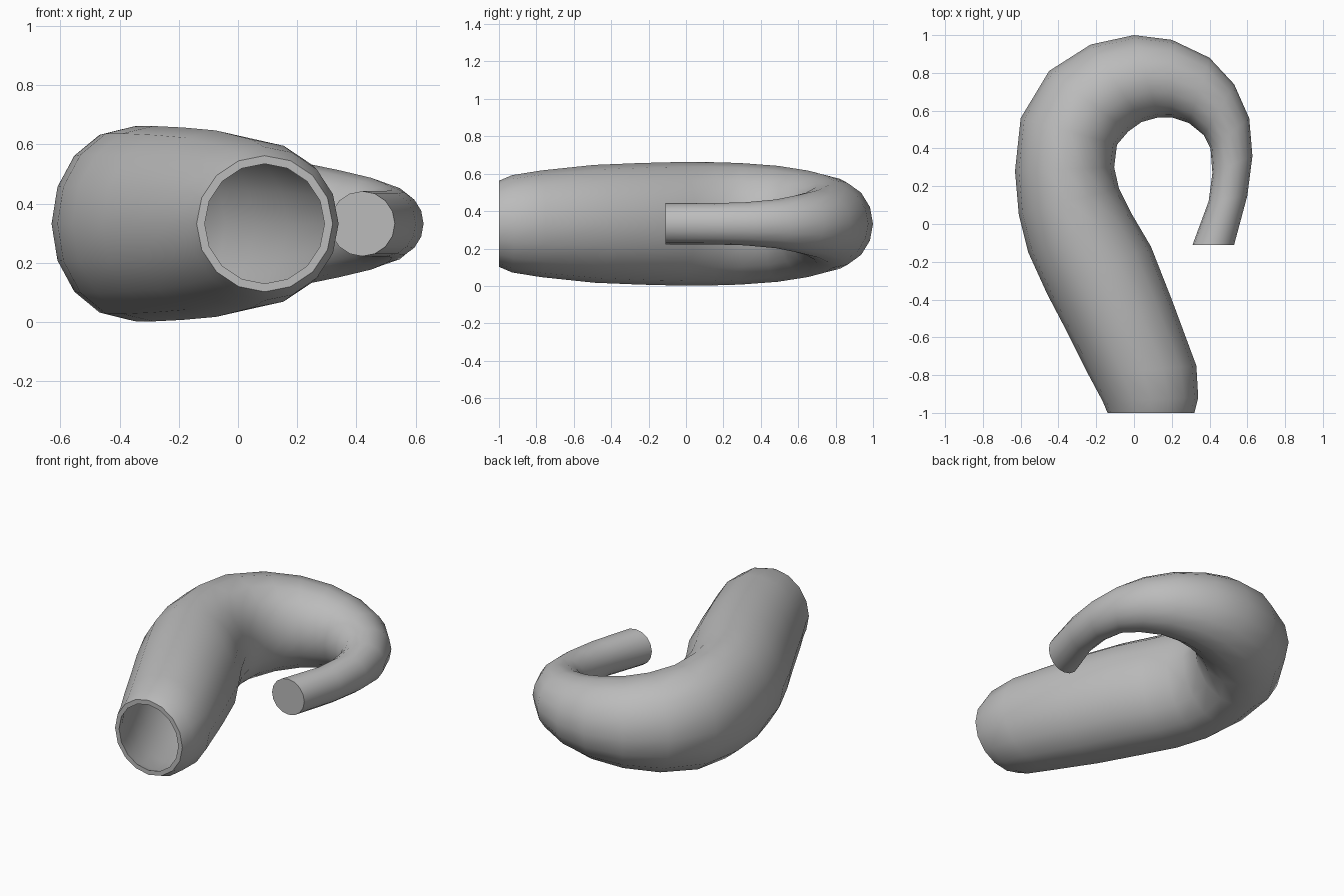
import bpy
import bmesh
from math import cos, sin, pi, radians
from mathutils import Vector

default_cube = bpy.data.objects.get("Cube")
if default_cube:
    bpy.data.objects.remove(default_cube, do_unlink=True)

SIDES = 16
MID_HEIGHT = 0.332
WALL_SCALE = 0.88

# Cross-sections from mouth to tip:
# outer bend x, y, inner bend x, y, vertical radius
sections = [
    (-.14, -1, .32, -1, .23),
    (-.165, -.94, .34, -.92, .26),
    (-.24, -.8, .33, -.75, .285),
    (-.35, -.58, .2, -.4, .315),
    (-.46, -.37, .09, -.12, .325),
    (-.56, -.15, -.01, .05, .33),
    (-.61, .05, -.08, .19, .33),
    (-.63, .28, -.105, .3, .325),
    (-.6, .56, -.09, .42, .31),
    (-.45, .81, -.03, .49, .285),
    (-.23, .95, .04, .54, .26),
    (0, 1, .13, .565, .235),
    (.2, .975, .2, .565, .21),
    (.4, .88, .29, .535, .18),
    (.53, .74, .37, .47, .155),
    (.61, .56, .405, .4, .13),
    (.627, .36, .415, .27, .115),
    (.6, .15, .395, .12, .11),
    (.53, -.11, .31, -.11, .11),
]
CAVITY_SECTIONS = 11


def add_ring(bm, section, scale=1):
    """Add an upright elliptical ring spanning the two bend points."""
    ax, ay, bx, by, height = section
    outer = Vector((ax, ay, MID_HEIGHT))
    inner = Vector((bx, by, MID_HEIGHT))
    centre = (outer + inner) / 2
    across = (inner - outer) / 2 * scale
    up = Vector((0, 0, height * scale))
    angles = [2 * pi * i / SIDES for i in range(SIDES)]
    return [bm.verts.new(centre + across * cos(a) + up * sin(a)) for a in angles]


def bridge(bm, first, second):
    for i in range(SIDES):
        j = (i + 1) % SIDES
        bm.faces.new((first[i], first[j], second[j], second[i]))


# Plain grey material
grey = bpy.data.materials.new("plain grey")
grey.use_nodes = True
colour = (0.5, 0.5, 0.5, 1)
grey.diffuse_color = colour
grey.node_tree.nodes["Principled BSDF"].inputs["Base Color"].default_value = colour

# Hollow horn: cavity from deep inside to the mouth, then outer skin to the tip
bm = bmesh.new()
cavity = [add_ring(bm, s, WALL_SCALE) for s in reversed(sections[:CAVITY_SECTIONS])]
skin = [add_ring(bm, s) for s in sections]
rings = cavity + skin
for first, second in zip(rings, rings[1:]):
    bridge(bm, first, second)
bm.faces.new(rings[0])
bm.faces.new(rings[-1])
bmesh.ops.recalc_face_normals(bm, faces=bm.faces)

mesh = bpy.data.meshes.new("curved_horn")
bm.to_mesh(mesh)
bm.free()
mesh.materials.append(grey)
horn = bpy.data.objects.new("curved_horn", mesh)
bpy.context.collection.objects.link(horn)

# Smooth sides with a crisp mouth rim and tip
bpy.ops.object.select_all(action="DESELECT")
horn.select_set(True)
bpy.context.view_layer.objects.active = horn
bpy.ops.object.shade_smooth_by_angle(angle=radians(50))
